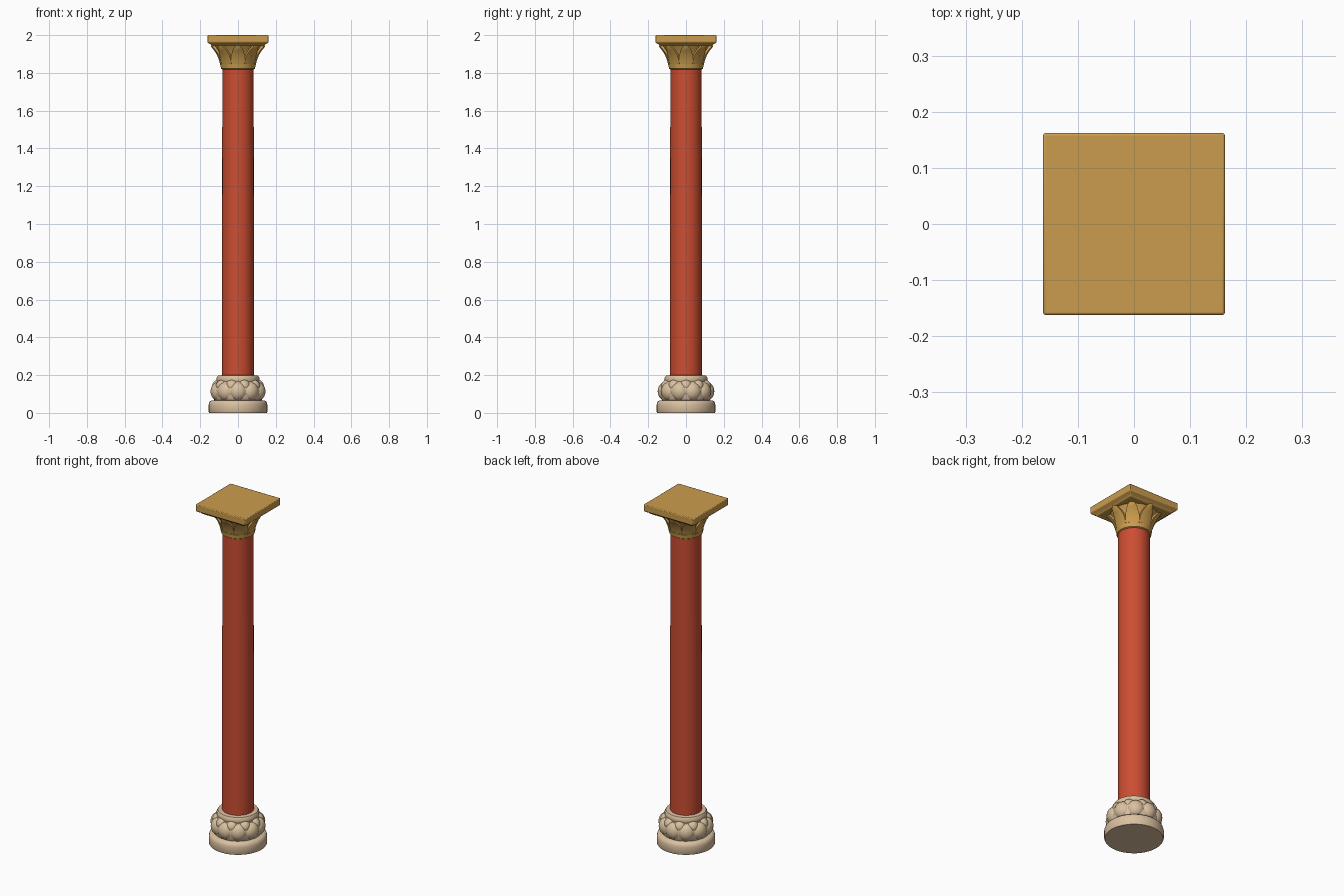
import bpy, bmesh, math
from mathutils import Matrix, Vector

if "Cube" in bpy.data.objects:
    bpy.data.objects.remove(bpy.data.objects["Cube"])


def material(name, rgb):
    m = bpy.data.materials.new(name)
    m.diffuse_color = (*rgb, 1)
    m.use_nodes = True
    m.node_tree.nodes["Principled BSDF"].inputs["Base Color"].default_value = m.diffuse_color
    return m


RED = material("red_paint", (0.60, 0.075, 0.032))
GOLD = material("warm_gold", (0.60, 0.335, 0.075))
STONE = material("pale_stone", (0.70, 0.53, 0.35))


def finish(bm, name, mat, angle=40):
    bmesh.ops.recalc_face_normals(bm, faces=bm.faces)
    me = bpy.data.meshes.new(name)
    bm.to_mesh(me)
    bm.free()
    me.materials.append(mat)
    ob = bpy.data.objects.new(name, me)
    bpy.context.collection.objects.link(ob)
    bpy.ops.object.select_all(action='DESELECT')
    ob.select_set(True)
    bpy.context.view_layer.objects.active = ob
    bpy.ops.object.shade_smooth_by_angle(angle=math.radians(angle))
    return ob


def lathe(name, profile, mat, sides=48, lobe=None):
    """Turn an (r, z) profile; lobe(angle, z) scales the radius."""
    bm = bmesh.new()
    rings = []
    for r, z in profile:
        ring = []
        for i in range(sides):
            a = 2 * math.pi * i / sides
            k = r * (lobe(a, z) if lobe else 1)
            ring.append(bm.verts.new((k * math.cos(a), k * math.sin(a), z)))
        rings.append(ring)
    for lo, hi in zip(rings, rings[1:]):
        for i in range(sides):
            j = (i + 1) % sides
            bm.faces.new((lo[i], lo[j], hi[j], hi[i]))
    bm.faces.new(rings[0][::-1])
    bm.faces.new(rings[-1])
    return finish(bm, name, mat)


def petals(name, count, offset, radius, z, size, mat):
    """Ring of plump ellipsoid petals; size = (depth, width, height)."""
    bm = bmesh.new()
    for i in range(count):
        a = 2 * math.pi * (i + offset) / count
        m = (Matrix.Rotation(a, 4, 'Z') @ Matrix.Translation((radius, 0, z))
             @ Matrix.Diagonal((*size, 1)))
        bmesh.ops.create_uvsphere(bm, u_segments=20, v_segments=12, radius=1, matrix=m)
    return finish(bm, name, mat, 60)


# Stone base: plinth disc, lotus core, petals, collar
lathe("base_plinth", [(0.152, 0), (0.155, 0.006), (0.155, 0.045), (0.151, 0.058),
                      (0.142, 0.066), (0.11, 0.068)], STONE)
lathe("lotus_core", [(0.122, 0.06), (0.136, 0.09), (0.138, 0.125), (0.126, 0.15),
                     (0.112, 0.166)], STONE)
petals("lotus_petals", 10, 0.25 + 0.25, 0.110, 0.114, (0.040, 0.048, 0.049), STONE)
petals("lotus_upper_petals", 10, 0, 0.101, 0.142, (0.036, 0.034, 0.034), STONE)
lathe("base_collar", [(0.108, 0.155), (0.113, 0.172), (0.113, 0.186), (0.106, 0.197),
                      (0.08, 0.2)], STONE)

# Shaft
lathe("shaft", [(0.084, 0.19), (0.084, 1.0), (0.083, 1.83)], RED)

# Capital: neck ring, flared bell and leaves that curl outwards
lathe("capital_neck", [(0.084, 1.818), (0.09, 1.822), (0.094, 1.846), (0.088, 1.852)], GOLD)
lathe("capital_bell", [(0.088, 1.84), (0.091, 1.87), (0.099, 1.90), (0.115, 1.93),
                       (0.128, 1.95)], GOLD)

bm = bmesh.new()
LEAF = [(0.092, 1.842, 0.034), (0.098, 1.865, 0.037), (0.108, 1.893, 0.036),
        (0.124, 1.918, 0.029), (0.140, 1.938, 0.019), (0.143, 1.946, 0.012)]
for n in range(8):
    rot = Matrix.Rotation(math.pi * n / 4, 4, 'Z')
    rows = []
    for r, z, w in LEAF:
        pts = [(r - 0.035, -w), (r - 0.007, -w), (r + 0.002, 0), (r - 0.007, w), (r - 0.035, w)]
        rows.append([bm.verts.new(rot @ Vector((x, y, z))) for x, y in pts])
    for lo, hi in zip(rows, rows[1:]):
        for i in range(5):
            j = (i + 1) % 5
            bm.faces.new((lo[i], lo[j], hi[j], hi[i]))
    bm.faces.new(rows[0])
    bm.faces.new(rows[-1])
finish(bm, "capital_leaves", GOLD)

# Square abacus with a tapered underside and softened edges
bm = bmesh.new()
rows = []
for h, z in [(0.138, 1.942), (0.144, 1.950), (0.162, 1.961), (0.162, 2.0)]:
    rows.append([bm.verts.new((sx * h, sy * h, z))
                 for sx, sy in ((-1, -1), (1, -1), (1, 1), (-1, 1))])
for lo, hi in zip(rows, rows[1:]):
    for i in range(4):
        j = (i + 1) % 4
        bm.faces.new((lo[i], lo[j], hi[j], hi[i]))
bm.faces.new(rows[0][::-1])
bm.faces.new(rows[-1])
slab = finish(bm, "abacus", GOLD, 30)
bev = slab.modifiers.new("soft_edges", 'BEVEL')
bev.width = 0.004
bev.segments = 2
